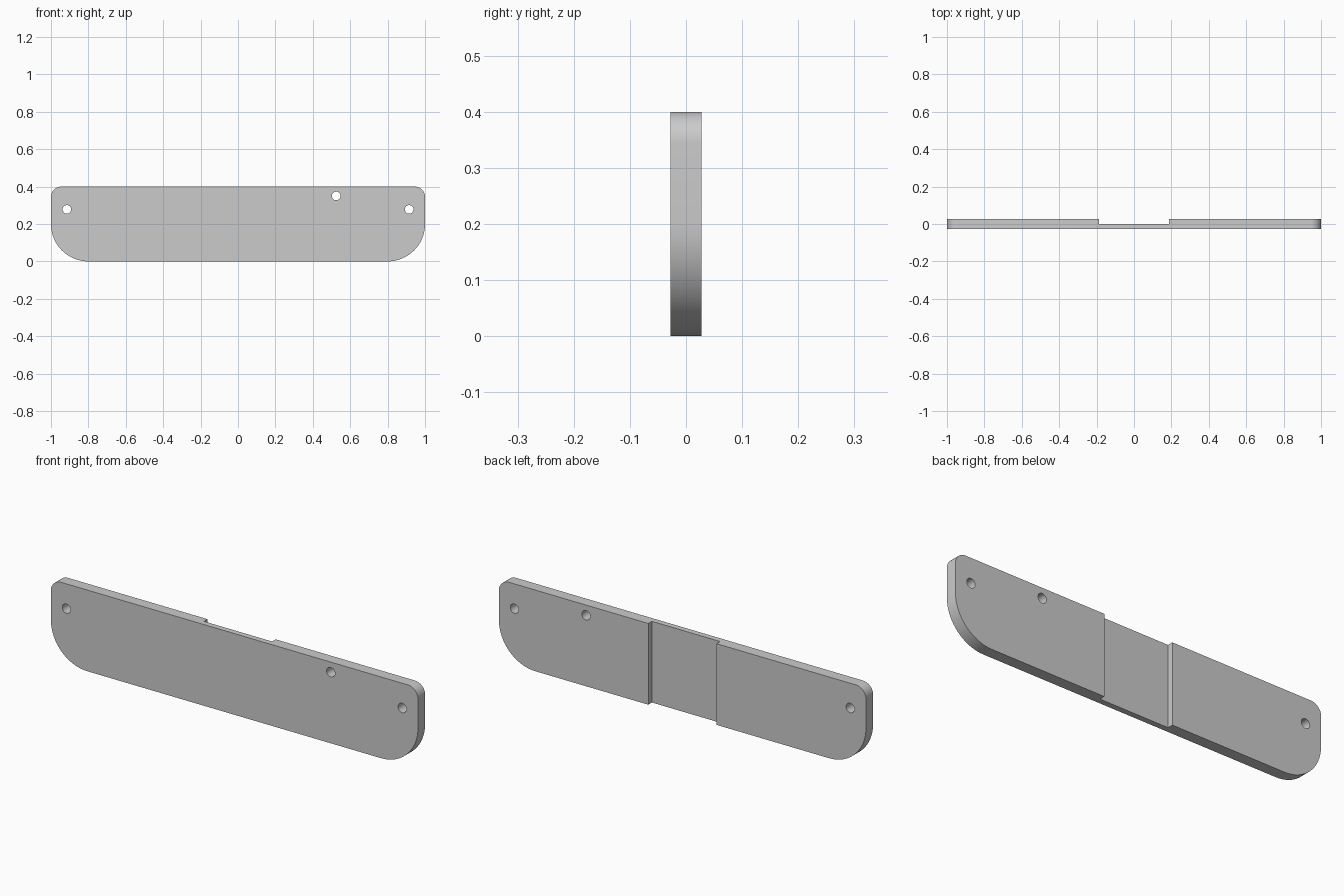
import bpy, bmesh
from math import cos, sin, pi, radians
from mathutils import Matrix

cube = bpy.data.objects.get("Cube")
if cube:
    bpy.data.objects.remove(cube, do_unlink=True)

HEIGHT, HALF_DEPTH = 0.4, 0.028
LOW_R, TOP_R, HOLE_R = 0.2, 0.055, 0.023

grey = bpy.data.materials.new("plain grey")
grey.use_nodes = True
grey.diffuse_color = (0.6, 0.6, 0.6, 1)
grey.node_tree.nodes["Principled BSDF"].inputs["Base Color"].default_value = (0.6, 0.6, 0.6, 1)


def add_object(name, bm):
    mesh = bpy.data.meshes.new(name)
    bmesh.ops.recalc_face_normals(bm, faces=bm.faces)
    bm.to_mesh(mesh)
    bm.free()
    mesh.materials.append(grey)
    obj = bpy.data.objects.new(name, mesh)
    bpy.context.collection.objects.link(obj)
    return obj


def corner(cx, cz, radius, start, steps=16):
    """Quarter-circle points, anticlockwise from the start angle."""
    angles = [start + pi / 2 * i / steps for i in range(steps + 1)]
    return [(cx + radius * cos(a), cz + radius * sin(a)) for a in angles]


# Plate: rounded outline extruded through its thickness
outline = (corner(1 - TOP_R, HEIGHT - TOP_R, TOP_R, 0)
           + corner(TOP_R - 1, HEIGHT - TOP_R, TOP_R, pi / 2)
           + corner(LOW_R - 1, LOW_R, LOW_R, pi)
           + corner(1 - LOW_R, LOW_R, LOW_R, 3 * pi / 2))
bm = bmesh.new()
face = bm.faces.new([bm.verts.new((x, -HALF_DEPTH, z)) for x, z in outline])
extruded = bmesh.ops.extrude_face_region(bm, geom=[face])
moved = [v for v in extruded["geom"] if isinstance(v, bmesh.types.BMVert)]
bmesh.ops.translate(bm, verts=moved, vec=(0, 2 * HALF_DEPTH, 0))
plate = add_object("plate", bm)

cutters = []

# Channel across the middle of the back
bm = bmesh.new()
bmesh.ops.create_cube(bm, size=1)
bmesh.ops.scale(bm, verts=bm.verts, vec=(0.372, 0.1, 1))
bmesh.ops.translate(bm, verts=bm.verts, vec=(0, 0.05, HEIGHT / 2))
cutters.append(add_object("channel_cutter", bm))

# Through holes
for name, x, z in (("right", -0.915, 0.278), ("left", 0.915, 0.278), ("upper", 0.525, 0.35)):
    bm = bmesh.new()
    bmesh.ops.create_cone(bm, cap_ends=True, segments=32, radius1=HOLE_R, radius2=HOLE_R, depth=0.3,
                          matrix=Matrix.Translation((x, 0, z)) @ Matrix.Rotation(pi / 2, 4, "X"))
    cutters.append(add_object(name + "_hole_cutter", bm))

# Apply the cuts, then drop the cutters
for cutter in cutters:
    cutter.hide_render = True
    cut = plate.modifiers.new(cutter.name, "BOOLEAN")
    cut.operation, cut.solver, cut.object = "DIFFERENCE", "EXACT", cutter
bpy.ops.object.select_all(action="DESELECT")
plate.select_set(True)
bpy.context.view_layer.objects.active = plate
for cutter in cutters:
    bpy.ops.object.modifier_apply(modifier=cutter.name)
    bpy.data.objects.remove(cutter, do_unlink=True)

bpy.ops.object.shade_smooth_by_angle(angle=radians(30))
